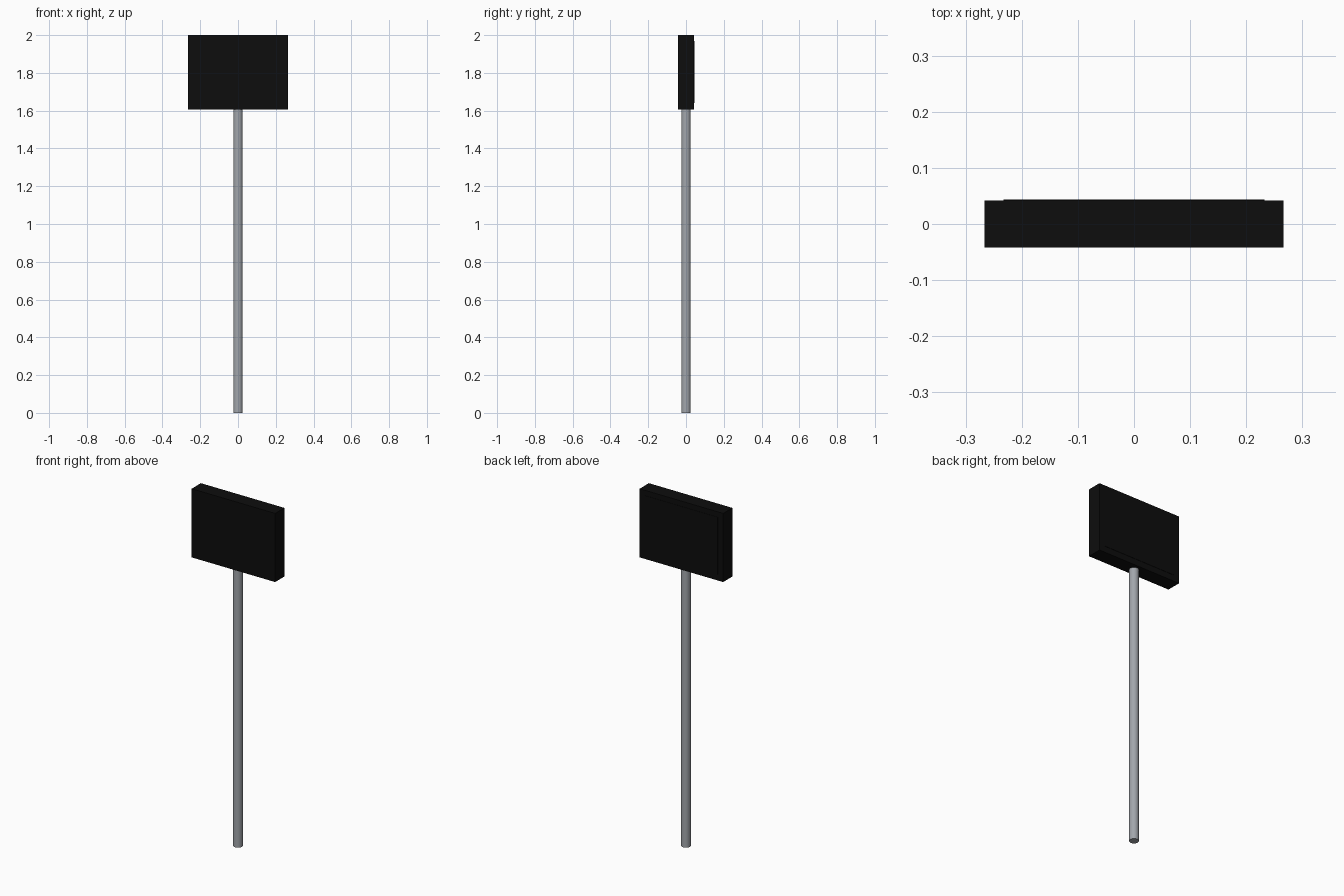
import bpy

cube = bpy.data.objects.get("Cube")
if cube:
    bpy.data.objects.remove(cube, do_unlink=True)


def make_material(name, color):
    mat = bpy.data.materials.new(name)
    mat.use_nodes = True
    mat.diffuse_color = color
    mat.node_tree.nodes["Principled BSDF"].inputs["Base Color"].default_value = color
    return mat


def add_box(name, low, high, mat):
    center = [(a + b) / 2 for a, b in zip(low, high)]
    bpy.ops.mesh.primitive_cube_add(size=1, location=center)
    obj = bpy.context.object
    obj.name = name
    obj.scale = [b - a for a, b in zip(low, high)]
    bpy.ops.object.transform_apply(location=False, rotation=False, scale=True)
    obj.data.materials.append(mat)
    return obj


black = make_material("black", (0.004, 0.004, 0.004, 1))
grey = make_material("steel grey", (0.36, 0.38, 0.41, 1))

# Sign housing and the thin panel on its back
add_box("sign_box", (-0.266, -0.042, 1.605), (0.266, 0.042, 2.0), black)
add_box("back_panel", (-0.233, 0.040, 1.64), (0.233, 0.044, 1.97), black)

# Round post
post_height = 1.61
bpy.ops.mesh.primitive_cylinder_add(vertices=32, radius=0.025, depth=post_height,
                                    location=(0, 0, post_height / 2))
post = bpy.context.object
post.name = "post"
post.data.materials.append(grey)
bpy.ops.object.shade_smooth_by_angle()
